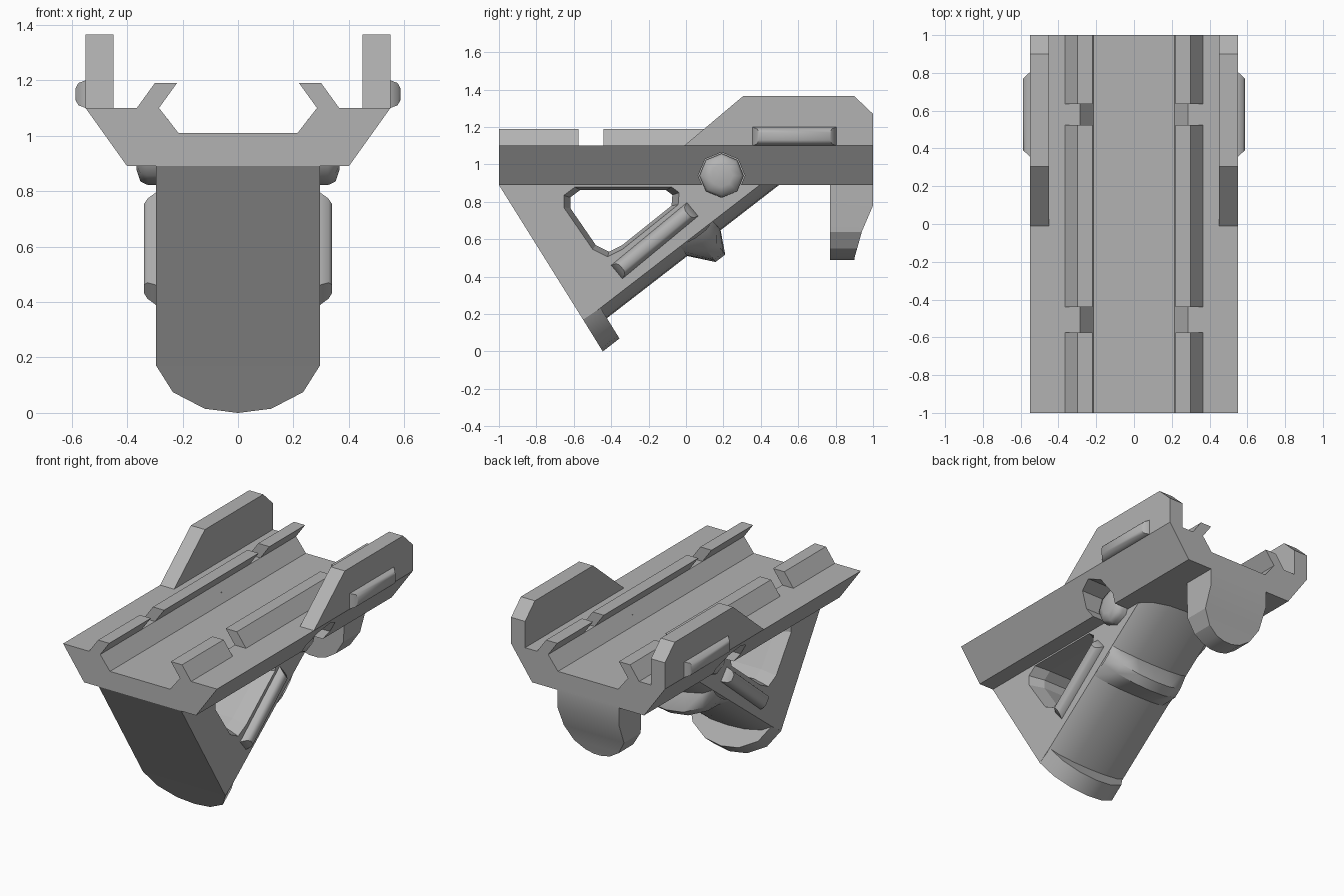
import bpy, bmesh, math
from mathutils import Vector

cube = bpy.data.objects.get("Cube")
if cube:
    bpy.data.objects.remove(cube)

GREY = (0.45, 0.45, 0.45, 1)
mat = bpy.data.materials.new("plain grey")
mat.use_nodes = True
mat.diffuse_color = GREY
mat.node_tree.nodes["Principled BSDF"].inputs["Base Color"].default_value = GREY


def loft(name, sections, smooth=0):
    """Skin closed rings of equal length and cap both ends."""
    bm = bmesh.new()
    rings = [[bm.verts.new(p) for p in s] for s in sections]
    n = len(rings[0])
    for a, b in zip(rings, rings[1:]):
        for i in range(n):
            j = (i + 1) % n
            bm.faces.new((a[i], a[j], b[j], b[i]))
    bm.faces.new(rings[0])
    bm.faces.new(rings[-1])
    bmesh.ops.recalc_face_normals(bm, faces=bm.faces)
    mesh = bpy.data.meshes.new(name)
    bm.to_mesh(mesh)
    bm.free()
    mesh.materials.append(mat)
    ob = bpy.data.objects.new(name, mesh)
    bpy.context.collection.objects.link(ob)
    if smooth:
        bpy.ops.object.select_all(action="DESELECT")
        ob.select_set(True)
        bpy.context.view_layer.objects.active = ob
        bpy.ops.object.shade_smooth_by_angle(angle=math.radians(smooth))
    return ob


def along_y(name, xz, y0, y1):
    return loft(name, [[(x, y, z) for x, z in xz] for y in (y0, y1)])


def along_x(name, yz, xs, smooth=0):
    return loft(name, [[(x, y, z) for y, z in yz] for x in xs], smooth)


def cut(ob, cutters):
    for c in cutters:
        c.hide_render = True
        m = ob.modifiers.new("cut", "BOOLEAN")
        m.object, m.operation, m.solver = c, "DIFFERENCE", "EXACT"
    graph = bpy.context.evaluated_depsgraph_get()
    mesh = bpy.data.meshes.new_from_object(ob.evaluated_get(graph))
    ob.modifiers.clear()
    ob.data = mesh
    for c in cutters:
        bpy.data.objects.remove(c)


def octagon(x, y, z, r):
    return [(x, y + r * math.cos(i * math.pi / 4), z + r * math.sin(i * math.pi / 4))
            for i in range(8)]


def raised_rib(name, side, x0, x1, start, end, half):
    """Rounded bar standing out from a side face."""
    a, b = Vector(start), Vector(end)
    d = (b - a).normalized()
    p = Vector((-d.y, d.x))

    def ring(x, inset, h):
        s, e = a + d * inset, b - d * inset
        return [(side * x, q.x, q.y) for q in (s + p * h, e + p * h, e - p * h, s - p * h)]

    mid = x0 + (x1 - x0) * 0.7
    loft(name, [ring(x0 - 0.02, 0, half), ring(x0, 0, half),
                ring(mid, 0.025, half * 0.8), ring(x1, 0.035, half * 0.4)], 50)


# Rail bed with sloping flanks and a channel on top
half_rail = [(0.4, 0.89), (0.55, 1.1), (0.285, 1.1), (0.215, 1.01)]
rail = along_y("rail_bed", half_rail + [(-x, z) for x, z in reversed(half_rail)], -1, 1)
DIAL = (0.19, 0.94)
cut(rail, [loft("dial_pocket", [octagon(s * x, *DIAL, 0.125) for x in (0.3, 0.7)])
           for s in (1, -1)])

hook = [(0.365, 1.1), (0.3, 1.19), (0.22, 1.19), (0.285, 1.1)]
ear = [(-0.01, 1.1), (0.305, 1.365), (0.9, 1.365), (1, 1.27), (1, 1.1)]
for s, tag in ((1, "left"), (-1, "right")):
    # Hooked lips in three lengths
    for i, (y0, y1) in enumerate(((-1, -0.575), (-0.44, 0.525), (0.635, 1))):
        along_y(f"{tag}_hook_{i + 1}", [(s * x, z) for x, z in hook], y0, y1)
    # Upright side ears with ribs
    along_x(f"{tag}_ear", ear, (s * 0.45, s * 0.55))
    raised_rib(f"{tag}_ear_rib", s, 0.55, 0.587, (0.355, 1.15), (0.805, 1.15), 0.05)
    # Rib along the slanted strut
    raised_rib(f"{tag}_strut_rib", s, 0.295, 0.34, (-0.37, 0.425), (0.035, 0.76), 0.047)
    # Domed side dial
    loft(f"{tag}_dial", [octagon(s * x, *DIAL, r) for x, r in
                         ((0.25, 0.118), (0.325, 0.118), (0.352, 0.105), (0.367, 0.06))], 50)

# Triangular grip frame with a chamfered window
frame = along_x("grip_frame", [(-1, 0.89), (-0.55, 0.17), (-0.46, 0.231), (0.394, 0.89)],
                (-0.295, 0.295))
window = [(-0.655, 0.835), (-0.595, 0.88), (-0.075, 0.88), (-0.035, 0.85), (-0.04, 0.785),
          (-0.34, 0.545), (-0.42, 0.505), (-0.5, 0.545), (-0.655, 0.77)]
mid = Vector((-0.35, 0.74))
cut(frame, [loft("window_cutter", [
    [(x, *(mid + (Vector(p) - mid) * k)) for p in window]
    for x, k in ((-0.3, 1), (-0.2, 0.88), (0.2, 0.88), (0.3, 1))])])


# Rounded underside pieces, each swept along the strut
def belly(origin, u_dir, w_dir, u, top, depth):
    u_dir, w_dir = Vector(u_dir).normalized(), Vector(w_dir).normalized()
    arc = [(0.295, 0), (0.235, 0.56), (0.12, 0.91), (0, 1)]
    arc += [(-x, k) for x, k in reversed(arc[:3])]
    pts = []
    for x, k in arc:
        q = Vector(origin) + u_dir * u + w_dir * (top + (depth - top) * k)
        pts.append((x, q.x, q.y))
    return pts


strut = ((-0.42, 0.18), (0.791, 0.612), (0.612, -0.791))
loft("strut_underside", [belly(*strut, u, -0.065, 0) for u in (-0.02, 1.2)], 40)
loft("strut_collar", [belly(*strut, u, top, d) for u, top, d in
                      ((0.54, -0.066, 0), (0.64, -0.05, 0.118),
                       (0.705, -0.05, 0.118), (0.765, -0.066, 0))], 35)
lip = ((-0.55, 0.17), (0.09, 0.07), (0.105, -0.17))
loft("toe_lip", [belly(*lip, u, 0, 0.2) for u in (0, 0.113)], 40)

# Rear stop tab, tapering to a rounded tip
loft("rear_stop", [[(-w, 0.77, z), (w, 0.77, z), (w, y, z), (-w, y, z)] for z, w, y in
                   ((0.9, 0.22, 1), (0.78, 0.22, 1), (0.64, 0.215, 0.94),
                    (0.55, 0.16, 0.915), (0.505, 0.09, 0.902), (0.49, 0.03, 0.9))], 25)
